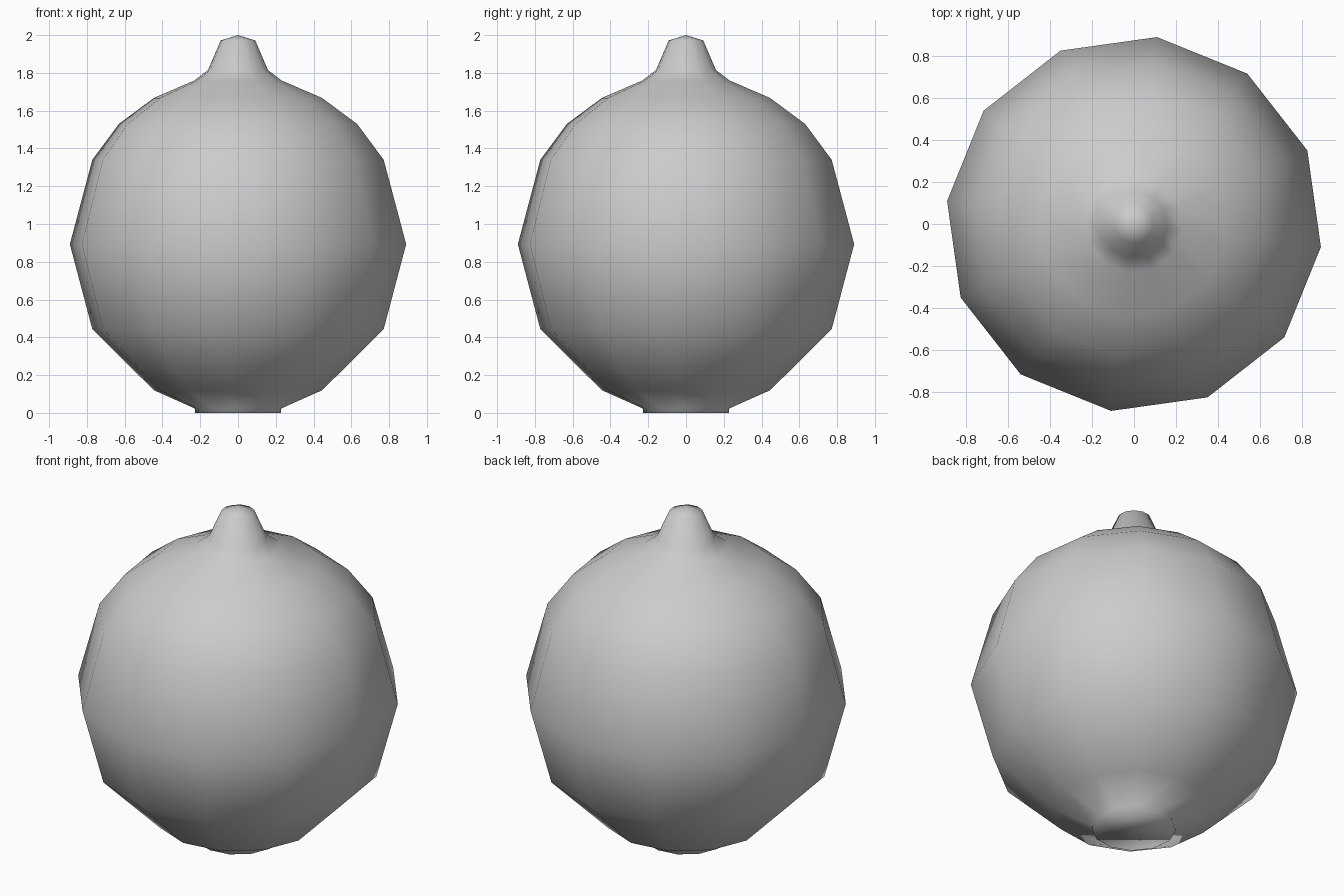
import bpy, bmesh
from math import cos, sin, radians

cube = bpy.data.objects.get("Cube")
if cube:
    bpy.data.objects.remove(cube, do_unlink=True)

SIDES = 12
TURN = radians(23)

# Radius and height of each ring, from the foot up to the nub
PROFILE = [(0.23, 0.0), (0.23, 0.023), (0.449, 0.12), (0.777, 0.443),
           (0.897, 0.893), (0.777, 1.34), (0.635, 1.53), (0.449, 1.667),
           (0.232, 1.76), (0.16, 1.815), (0.092, 1.972)]

# Plain grey surface
grey = bpy.data.materials.new("plain_grey")
grey.use_nodes = True
colour = (0.6, 0.6, 0.6, 1)
grey.diffuse_color = colour
grey.node_tree.nodes["Principled BSDF"].inputs["Base Color"].default_value = colour

# Turned body: rings joined by quads
bm = bmesh.new()
angles = [TURN + radians(360 / SIDES) * i for i in range(SIDES)]
rings = [[bm.verts.new((r * cos(a), r * sin(a), z)) for a in angles]
         for r, z in PROFILE]
for low, high in zip(rings, rings[1:]):
    for i in range(SIDES):
        j = (i + 1) % SIDES
        bm.faces.new((low[i], low[j], high[j], high[i]))

# Flat foot and pointed cap
bm.faces.new(reversed(rings[0]))
tip = bm.verts.new((0, 0, 2))
for i in range(SIDES):
    bm.faces.new((rings[-1][i], rings[-1][(i + 1) % SIDES], tip))

for face in bm.faces:
    face.smooth = True
mesh = bpy.data.meshes.new("round_body")
bm.to_mesh(mesh)
bm.free()
mesh.materials.append(grey)
body = bpy.data.objects.new("round_body", mesh)
bpy.context.collection.objects.link(body)
